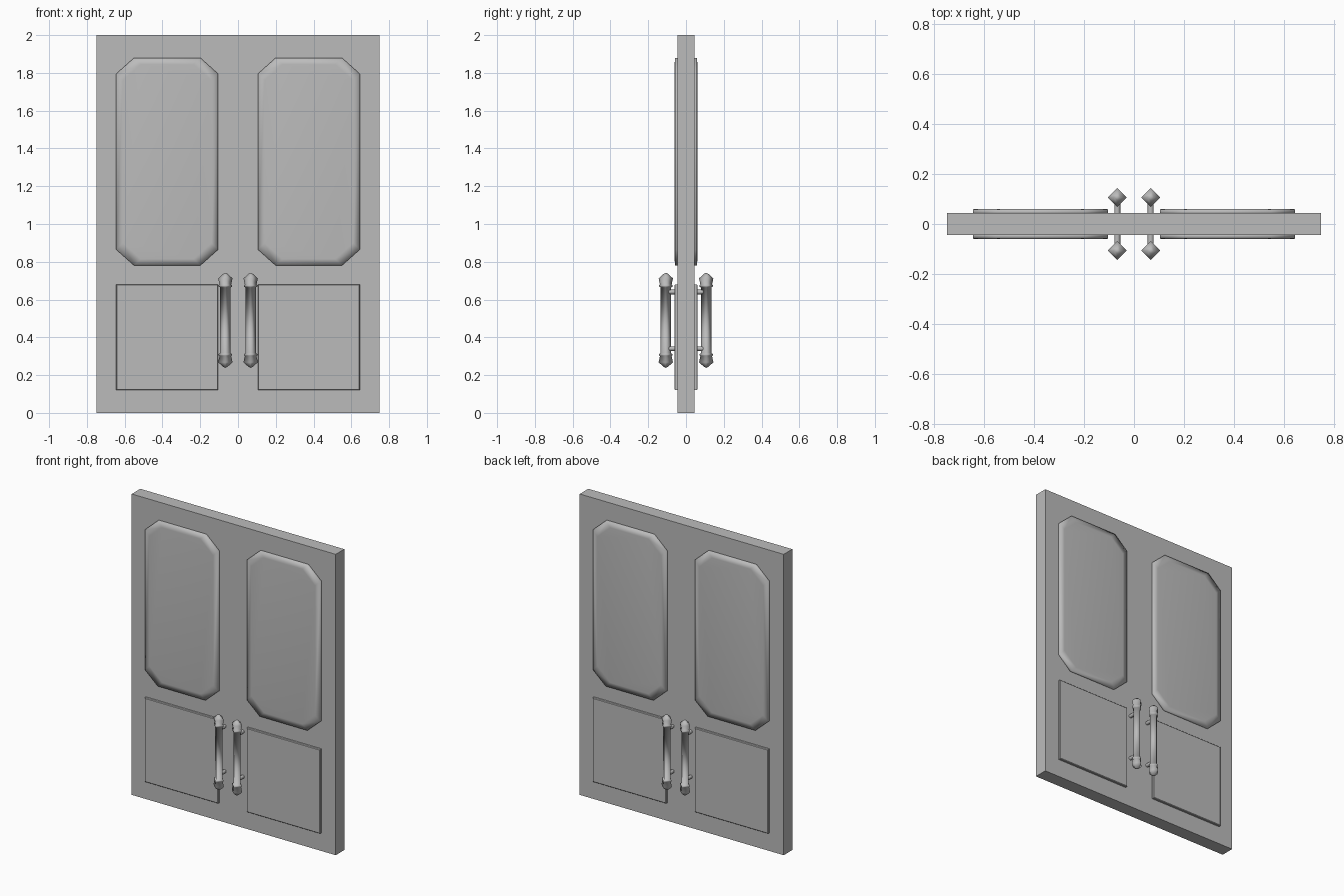
import bpy, bmesh, math
from mathutils import Matrix, Vector

cube = bpy.data.objects.get("Cube")
if cube:
    bpy.data.objects.remove(cube, do_unlink=True)

grey = bpy.data.materials.new("plain_grey")
grey.use_nodes = True
colour = (0.5, 0.5, 0.5, 1)
grey.diffuse_color = colour
grey.node_tree.nodes["Principled BSDF"].inputs["Base Color"].default_value = colour


def finish(bm, name, smooth_angle=None):
    bmesh.ops.recalc_face_normals(bm, faces=bm.faces)
    mesh = bpy.data.meshes.new(name)
    bm.to_mesh(mesh)
    bm.free()
    mesh.materials.append(grey)
    obj = bpy.data.objects.new(name, mesh)
    bpy.context.collection.objects.link(obj)
    if smooth_angle:
        bpy.ops.object.select_all(action='DESELECT')
        obj.select_set(True)
        bpy.context.view_layer.objects.active = obj
        bpy.ops.object.shade_smooth_by_angle(angle=math.radians(smooth_angle))
    return obj


def add_box(bm, size, centre):
    bmesh.ops.create_cube(bm, size=1, matrix=Matrix.Translation(centre)
                          @ Matrix.Diagonal((*size, 1)))


def raised_panel(name, cx, cz, w, h, cut, side, rim, smooth):
    """Panel raised from the door face; cut trims the corners."""
    def ring(y, inset):
        a, b = w / 2 - inset, h / 2 - inset
        c, d = (cut[0], cut[1]) if cut else (0, 0)
        if cut:
            pts = [(a - c, b), (a, b - d), (a, d - b), (a - c, -b),
                   (c - a, -b), (-a, d - b), (-a, b - d), (c - a, b)]
        else:
            pts = [(a, b), (a, -b), (-a, -b), (-a, b)]
        return [bm.verts.new((cx + x, side * y, cz + z)) for x, z in pts]

    bm = bmesh.new()
    rings = [ring(0.04, 0), ring(0.057, 0), ring(0.061, rim)]
    n = len(rings[0])
    for low, high in zip(rings, rings[1:]):
        for i in range(n):
            j = (i + 1) % n
            bm.faces.new((low[i], low[j], high[j], high[i]))
    bm.faces.new(rings[0])
    bm.faces.new(rings[-1])
    finish(bm, name, smooth)


def handle(name, x, y):
    """Four-sided turned grip with a pointed finial at each end."""
    half = [(0, 0.252), (0.012, 0.246), (0.038, 0.222), (0.031, 0.19),
            (0.035, 0.186), (0.035, 0.178), (0.027, 0.174)]
    profile = half + [(r, -z) for r, z in reversed(half)]
    bm = bmesh.new()
    verts = [bm.verts.new((r, 0, z)) for r, z in profile]
    edges = [bm.edges.new(pair) for pair in zip(verts, verts[1:])]
    bmesh.ops.spin(bm, geom=verts + edges, cent=(0, 0, 0), axis=(0, 0, 1),
                   angle=math.tau, steps=4, use_merge=False)
    bmesh.ops.remove_doubles(bm, verts=bm.verts, dist=0.0005)
    bmesh.ops.translate(bm, verts=bm.verts, vec=Vector((x, y, 0.49)))
    finish(bm, name, 100)


# Door slab
slab = bmesh.new()
add_box(slab, (1.5, 0.09, 2), (0, 0, 1))
finish(slab, "door_slab")

# Panels and handles on both faces
for face, side in (("front", -1), ("back", 1)):
    for hand, sx in (("left", 1), ("right", -1)):
        tag = f"{face}_{hand}"
        raised_panel(f"upper_panel_{tag}", sx * 0.375, 1.33, 0.54, 1.1,
                     (0.095, 0.085), side, 0.035, 180)
        raised_panel(f"lower_panel_{tag}", sx * 0.375, 0.4, 0.54, 0.56,
                     None, side, 0.004, None)
        handle(f"handle_grip_{tag}", sx * 0.067, side * 0.107)
        # Standoffs joining the grip to the door
        for level, z in (("upper", 0.64), ("lower", 0.34)):
            bm = bmesh.new()
            place = (Matrix.Translation((sx * 0.067, side * 0.07, z))
                     @ Matrix.Rotation(math.pi / 2, 4, 'X'))
            bmesh.ops.create_cone(bm, cap_ends=True, segments=8, radius1=0.012,
                                  radius2=0.012, depth=0.07, matrix=place)
            finish(bm, f"{level}_standoff_{tag}", 50)
